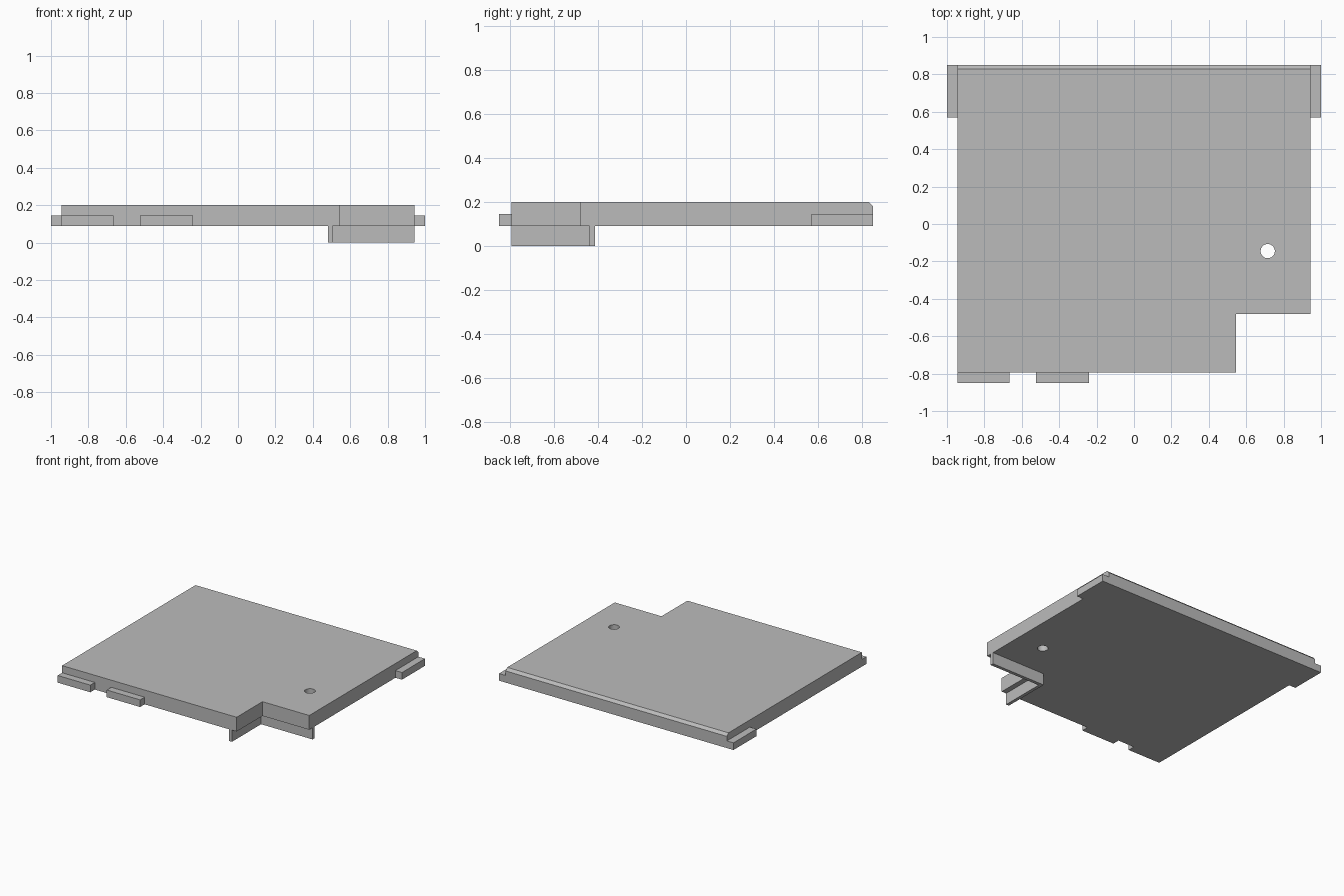
import bpy
import bmesh

cube = bpy.data.objects.get("Cube")
if cube:
    bpy.data.objects.remove(cube, do_unlink=True)

grey = bpy.data.materials.new("plain grey")
grey.use_nodes = True
colour = (0.5, 0.5, 0.5, 1)
grey.diffuse_color = colour
grey.node_tree.nodes["Principled BSDF"].inputs["Base Color"].default_value = colour

BOTTOM, TOP = 0.09, 0.2
SIDE, FRONT, BACK = 0.944, -0.795, 0.85
NOTCH_X, NOTCH_Y = 0.545, -0.48


def add_prism(name, outline, z0, z1, chamfer_back=0):
    """Extrude an outline upwards, optionally chamfering its upper back edge."""
    bm = bmesh.new()
    base = bm.faces.new([bm.verts.new((x, y, z0)) for x, y in outline])
    grown = bmesh.ops.extrude_face_region(bm, geom=[base], use_keep_orig=True)
    for item in grown["geom"]:
        if isinstance(item, bmesh.types.BMVert):
            item.co.z = z1
    bmesh.ops.recalc_face_normals(bm, faces=bm.faces)
    if chamfer_back:
        edges = [e for e in bm.edges
                 if all(v.co.y > BACK - 0.001 and v.co.z > z1 - 0.001 for v in e.verts)]
        bmesh.ops.bevel(bm, geom=edges, offset=chamfer_back, segments=1, affect='EDGES')
    mesh = bpy.data.meshes.new(name)
    bm.to_mesh(mesh)
    bm.free()
    mesh.materials.append(grey)
    obj = bpy.data.objects.new(name, mesh)
    bpy.context.collection.objects.link(obj)
    return obj


def add_box(name, x0, x1, y0, y1, z0, z1):
    return add_prism(name, [(x0, y0), (x1, y0), (x1, y1), (x0, y1)], z0, z1)


# Main plate with a notched front corner
plate = add_prism("plate", [(-SIDE, FRONT), (NOTCH_X, FRONT), (NOTCH_X, NOTCH_Y),
                            (SIDE, NOTCH_Y), (SIDE, BACK), (-SIDE, BACK)],
                  BOTTOM, TOP, chamfer_back=0.02)

# Round through hole
bpy.ops.mesh.primitive_cylinder_add(vertices=32, radius=0.038, depth=1,
                                    location=(0.715, -0.145, 0.1))
cutter = bpy.context.object
cutter.name = "hole_cutter"
cutter.data.materials.append(grey)
cutter.hide_render = True
cutter.hide_set(True)
hole = plate.modifiers.new("hole", 'BOOLEAN')
hole.operation = 'DIFFERENCE'
hole.solver = 'EXACT'
hole.object = cutter
bpy.context.view_layer.objects.active = plate
bpy.ops.object.modifier_apply(modifier=hole.name)
bpy.data.objects.remove(cutter, do_unlink=True)

# Side tabs at the back corners
TAB_TOP = 0.145
for name, x0, x1 in (("left_tab", SIDE, 1), ("right_tab", -1, -SIDE)):
    add_box(name, x0, x1, 0.57, BACK, BOTTOM, TAB_TOP)

# Front tabs
for name, x0, x1 in (("outer_front_tab", -SIDE, -0.665), ("inner_front_tab", -0.525, -0.24)):
    add_box(name, x0, x1, -BACK, FRONT, BOTTOM, TAB_TOP)

# L-shaped flange hanging below the notch
add_prism("notch_flange", [(0.48, FRONT), (0.505, FRONT), (0.505, -0.44),
                           (SIDE, -0.44), (SIDE, -0.415), (0.48, -0.415)], 0, BOTTOM)
